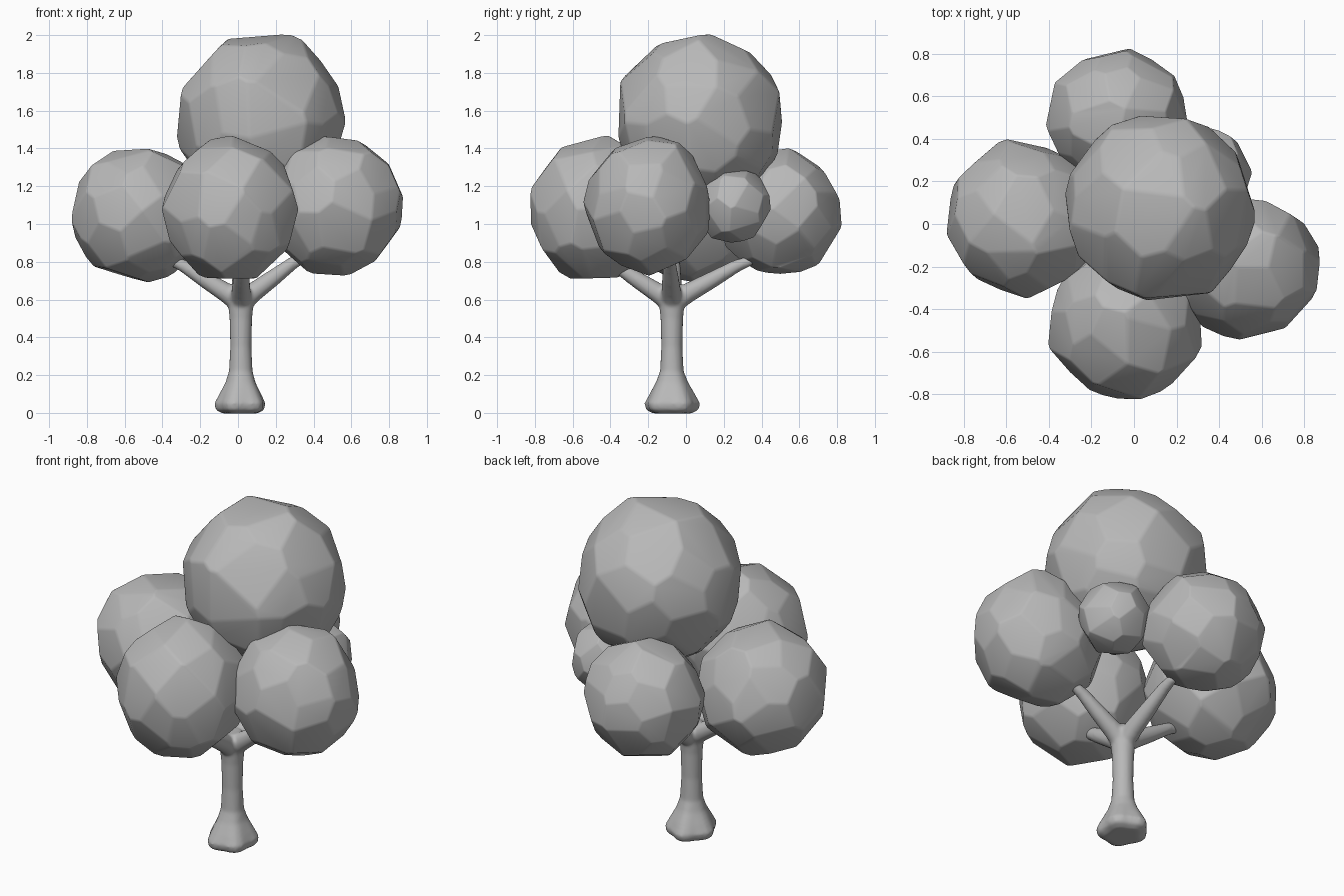
import bpy, bmesh, math, random
from mathutils import Vector, Euler

if "Cube" in bpy.data.objects:
    bpy.data.objects.remove(bpy.data.objects["Cube"])

random.seed(11)
grey = bpy.data.materials.new("grey")
grey.diffuse_color = (0.48, 0.48, 0.48, 1)
grey.use_nodes = True
grey.node_tree.nodes["Principled BSDF"].inputs["Base Color"].default_value = grey.diffuse_color


def hull(points):
    bm = bmesh.new()
    for p in points:
        bm.verts.new(p)
    bmesh.ops.convex_hull(bm, input=bm.verts[:])
    bm.normal_update()
    return bm


def finish(bm, name):
    bmesh.ops.recalc_face_normals(bm, faces=bm.faces[:])
    for f in bm.faces:
        f.smooth = True
    me = bpy.data.meshes.new(name)
    bm.to_mesh(me)
    bm.free()
    me.materials.append(grey)
    ob = bpy.data.objects.new(name, me)
    bpy.context.collection.objects.link(ob)
    return ob


# Corners of a random polyhedron made of irregular tangent planes, in given bounds
def boulder(lo, hi, n):
    rot = Euler([random.uniform(0, 6.28) for _ in range(3)]).to_matrix()
    pts = []
    for i in range(n):
        z = 1 - (2 * i + 1) / n
        a = i * 2.39996
        r = math.sqrt(1 - z * z)
        p = rot @ Vector((r * math.cos(a), r * math.sin(a), z))
        p += Vector([random.uniform(-0.14, 0.14) for _ in range(3)])
        pts.append(p.normalized() * random.uniform(0.98, 1.02))
    bm = hull(pts)
    cs = [f.normal / f.normal.dot(f.verts[0].co) for f in bm.faces]
    bm.free()
    for k in range(3):
        a, b = min(c[k] for c in cs), max(c[k] for c in cs)
        for c in cs:
            c[k] = lo[k] + (c[k] - a) / (b - a) * (hi[k] - lo[k])
    return cs


# Foliage ball: of many boulders keep the one best matching the diagonal
# reaches (dx, dy, dz, reach) of the wanted outline
def foliage(name, lo, hi, n, reaches):
    def error(cs):
        return sum((max(c.x * d[0] + c.y * d[1] + c.z * d[2] for c in cs)
                    - d[3]) ** 2 for d in reaches)
    best = min((boulder(lo, hi, n) for _ in range(160)), key=error)
    bm = hull(best)
    size = hi[0] - lo[0]
    bmesh.ops.remove_doubles(bm, verts=bm.verts[:], dist=0.025 * size)
    bmesh.ops.dissolve_limit(bm, angle_limit=math.radians(5),
                             verts=bm.verts[:], edges=bm.edges[:])
    ob = finish(bm, name)
    bev = ob.modifiers.new("soft_edges", 'BEVEL')
    bev.limit_method = 'NONE'
    bev.width = 0.015 * size
    bev.segments = 2


foliage("foliage_top", (-0.325, -0.36, 1.08), (0.57, 0.51, 2.005), 46,
        [(1, 0, 1, 2.34), (-1, 0, 1, 2.0), (0, 1, 1, 2.25), (0, -1, 1, 2.1),
         (1, 1, 0, 0.78), (1, -1, 0, 0.70), (-1, -1, 0, 0.40), (-1, 1, 0, 0.62)])
foliage("foliage_left", (-0.882, -0.352, 0.69), (-0.16, 0.40, 1.40), 42,
        [(-1, 0, 1, 2.08), (-1, 0, -1, -0.02), (-1, 1, 0, 1.01),
         (-1, -1, 0, 0.97)])
foliage("foliage_front", (-0.405, -0.825, 0.71), (0.32, -0.10, 1.47), 42,
        [(1, 0, 1, 1.59), (-1, 0, 1, 1.60), (1, 0, -1, -0.60),
         (-1, 0, -1, -0.52), (0, -1, 1, 2.06), (0, -1, -1, -0.08),
         (-1, -1, 0, 1.04), (1, -1, 0, 0.93)])
foliage("foliage_right", (0.15, -0.545, 0.725), (0.875, 0.13, 1.465), 42,
        [(1, 0, 1, 2.11), (1, 0, -1, -0.08), (1, 1, 0, 0.81), (1, -1, 0, 1.2),
         (0, 1, 1, 1.38), (0, -1, 1, 1.75), (0, 1, -1, -0.82),
         (0, -1, -1, -0.43)])
foliage("foliage_back", (-0.415, 0.17, 0.735), (0.255, 0.825, 1.405), 42,
        [(0, 1, 1, 2.02), (0, 1, -1, -0.07), (1, 1, 0, 0.90), (-1, 1, 0, 1.03)])
foliage("foliage_small", (0.17, 0.07, 0.90), (0.555, 0.45, 1.295), 26,
        [(1, 1, 0, 0.86), (0, 1, 1, 1.64), (0, 1, -1, -0.57)])


# Closed tube through (x, y, z, radius) rings, with optional root lobes
def tube(bm, path, lobes=0.0):
    rings, n = [], 24
    for i, (x, y, z, r) in enumerate(path):
        a, b = path[max(i - 1, 0)], path[min(i + 1, len(path) - 1)]
        q = (Vector(b[:3]) - Vector(a[:3])).to_track_quat('Z', 'Y')
        amp = lobes * max(0, 1 - z / 0.25)
        ring = []
        for k in range(n):
            t = math.tau * k / n
            rr = r * (1 + amp * math.cos(5 * t + 0.6))
            ring.append(bm.verts.new(Vector((x, y, z)) + q @ Vector(
                (rr * math.cos(t), rr * math.sin(t), 0))))
        rings.append(ring)
    for r0, r1 in zip(rings, rings[1:]):
        for k in range(n):
            bm.faces.new((r0[k], r0[(k + 1) % n], r1[(k + 1) % n], r1[k]))
    bm.faces.new(rings[0][::-1])
    bm.faces.new(rings[-1])


# Trunk with flared foot and four branches, fused and smoothed
bm = bmesh.new()
cx, cy = 0.015, -0.075
tube(bm, [(cx, cy, z, r) for z, r in (
    (-0.003, 0.09), (0.015, 0.125), (0.05, 0.133), (0.10, 0.11), (0.16, 0.08),
    (0.22, 0.063), (0.35, 0.056), (0.50, 0.06), (0.58, 0.068),
    (0.64, 0.076), (0.68, 0.05))], 0.09)
for v in bm.verts:
    if v.co.z < 0.2:
        v.co.y = cy + (v.co.y - cy) * 1.08
for tx, ty, tz in ((0.36, -0.09, 0.83), (-0.36, -0.06, 0.81),
                   (0.01, 0.35, 0.81), (0.02, -0.44, 0.81)):
    dx, dy = tx - cx, ty - cy
    tube(bm, [(cx + dx * s, cy + dy * s, 0.57 + (tz - 0.57) * h, r)
              for s, h, r in ((0, 0, 0.05), (0.2, 0.27, 0.052),
                              (0.5, 0.56, 0.044), (0.8, 0.86, 0.034),
                              (1, 1, 0.026))])
trunk = finish(bm, "trunk_and_branches")
m = trunk.modifiers.new("fuse", 'REMESH')
m.mode = 'VOXEL'
m.voxel_size = 0.01
m.use_smooth_shade = True
s = trunk.modifiers.new("soften", 'SMOOTH')
s.factor = 0.5
s.iterations = 6
